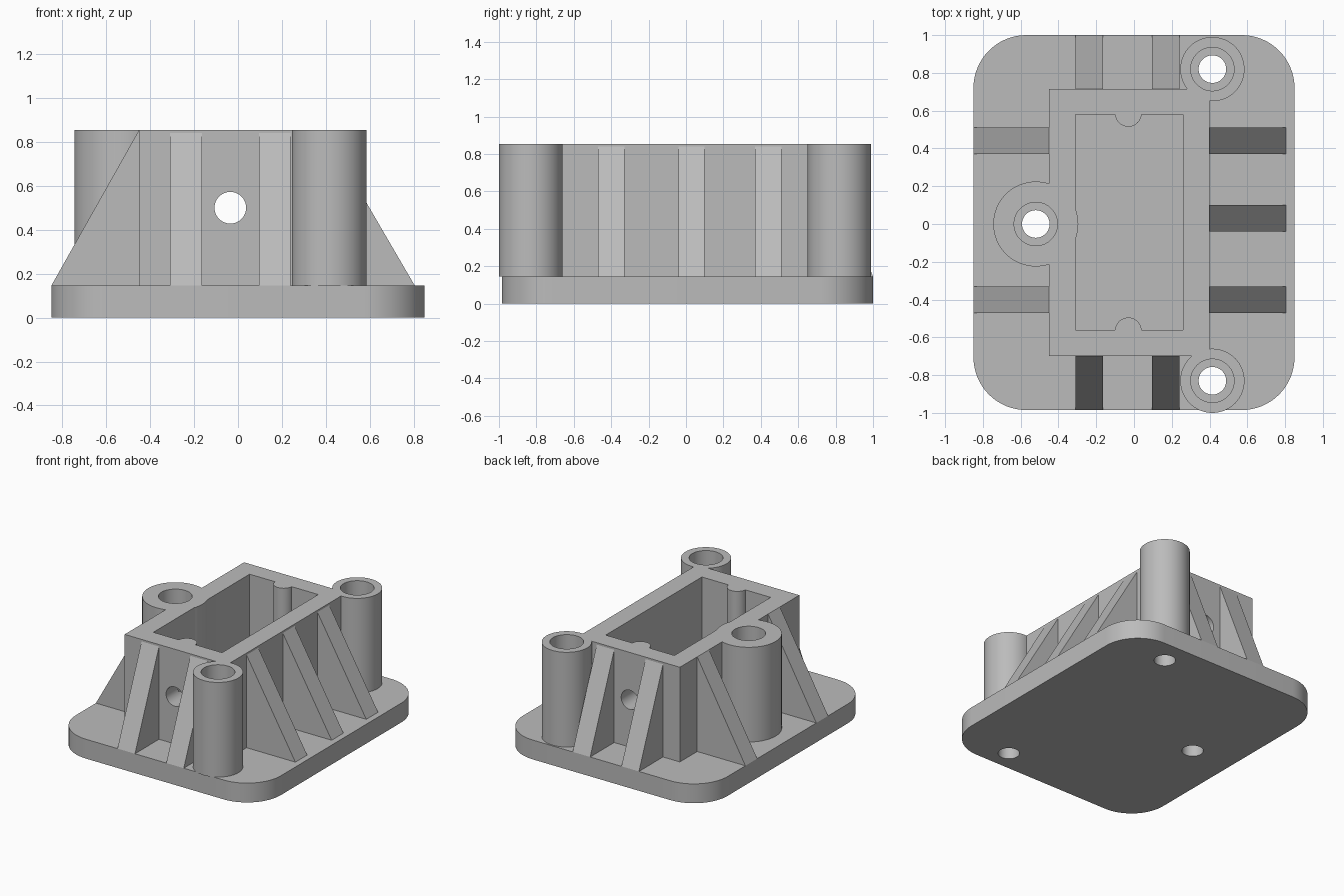
import bpy, bmesh, math
from mathutils import Matrix

if "Cube" in bpy.data.objects:
    bpy.data.objects.remove(bpy.data.objects["Cube"])

grey = bpy.data.materials.new("plain grey")
grey.use_nodes = True
colour = (0.5, 0.5, 0.5, 1)
grey.diffuse_color = colour
grey.node_tree.nodes["Principled BSDF"].inputs["Base Color"].default_value = colour

DECK, TOP = 0.145, 0.855
RIB_TOP = 0.84


def finish(name, bm):
    bmesh.ops.recalc_face_normals(bm, faces=bm.faces)
    mesh = bpy.data.meshes.new(name)
    bm.to_mesh(mesh)
    bm.free()
    mesh.materials.append(grey)
    obj = bpy.data.objects.new(name, mesh)
    bpy.context.collection.objects.link(obj)
    return obj


def box(name, x0, x1, y0, y1, z0, z1, corner=0):
    bm = bmesh.new()
    size = Matrix.Diagonal((x1 - x0, y1 - y0, z1 - z0, 1))
    place = Matrix.Translation(((x0 + x1) / 2, (y0 + y1) / 2, (z0 + z1) / 2))
    bmesh.ops.create_cube(bm, size=1, matrix=place @ size)
    if corner:
        upright = [e for e in bm.edges
                   if abs(e.verts[0].co.z - e.verts[1].co.z) > 0.01]
        bmesh.ops.bevel(bm, geom=upright, offset=corner, segments=16,
                        profile=0.5, affect='EDGES')
    return finish(name, bm)


def cylinder(name, x, y, radius, z0, z1):
    bm = bmesh.new()
    bmesh.ops.create_cone(bm, cap_ends=True, segments=64, radius1=radius,
                          radius2=radius, depth=z1 - z0,
                          matrix=Matrix.Translation((x, y, (z0 + z1) / 2)))
    return finish(name, bm)


def combine(target, tool, operation):
    mod = target.modifiers.new("combine", 'BOOLEAN')
    mod.operation, mod.solver, mod.object = operation, 'EXACT', tool
    graph = bpy.context.evaluated_depsgraph_get()
    mesh = bpy.data.meshes.new_from_object(target.evaluated_get(graph))
    target.modifiers.clear()
    target.data = mesh
    bpy.data.objects.remove(tool)


def smooth(obj):
    obj.data.shade_smooth()
    obj.data.set_sharp_from_angle(angle=math.radians(30))


def rib(name, side, wall, tip, low, high, top):
    """Triangular gusset running from a tower wall out to the deck."""
    bm = bmesh.new()
    profile = [(wall, DECK), (tip, DECK), (wall, top)]
    rows = []
    for across in (low, high):
        rows.append([bm.verts.new((out, across, z) if side == 'x'
                                  else (across, out, z)) for out, z in profile])
    bm.faces.new(rows[0])
    bm.faces.new(rows[1])
    for i in range(3):
        j = (i + 1) % 3
        bm.faces.new((rows[0][i], rows[0][j], rows[1][j], rows[1][i]))
    return finish(name, bm)


# Base plate and open tower
base = box("base_plate", -0.85, 0.85, -0.985, 1, 0, DECK, corner=0.28)
tower = box("tower", -0.45, 0.40, -0.70, 0.715, DECK, TOP)
combine(tower, box("pocket", -0.31, 0.26, -0.56, 0.58, 0, 1), 'DIFFERENCE')

# Half-round posts inside the end walls
for y in (-0.565, 0.585):
    combine(tower, cylinder("post", -0.03, y, 0.07, DECK, TOP), 'UNION')

# Screw bosses joined to the tower
bosses = [(-0.52, 0, 0.225), (0.415, 0.82, 0.17), (0.415, -0.83, 0.17)]
for x, y, radius in bosses:
    combine(tower, cylinder("boss", x, y, radius, DECK, TOP), 'UNION')

# Screw holes with wide counterbores
for x, y, radius in bosses:
    combine(tower, cylinder("counterbore", x, y, 0.115, DECK - 0.05, 1), 'DIFFERENCE')
    combine(base, cylinder("screw_hole", x, y, 0.073, -0.1, 0.3), 'DIFFERENCE')

# Cross hole through both end walls
cross = cylinder("cross_hole", 0, 0, 0.072, -1.2, 1.2)
cross.data.transform(Matrix.Translation((-0.035, 0, 0.5))
                     @ Matrix.Rotation(math.pi / 2, 4, 'X'))
combine(tower, cross, 'DIFFERENCE')

smooth(base)
smooth(tower)

# Side ribs
for i, y in enumerate((0.37, -0.04, -0.47)):
    rib(f"left_rib_{i + 1}", 'x', 0.40, 0.805, y, y + 0.14, RIB_TOP)
for i, y in enumerate((0.37, -0.47)):
    rib(f"right_rib_{i + 1}", 'x', -0.45, -0.85, y, y + 0.14, TOP)

# End ribs
for i, x in enumerate((-0.31, 0.095)):
    rib(f"front_rib_{i + 1}", 'y', -0.70, -0.985, x, x + 0.145, RIB_TOP)
    rib(f"back_rib_{i + 1}", 'y', 0.715, 1, x, x + 0.145, RIB_TOP)
